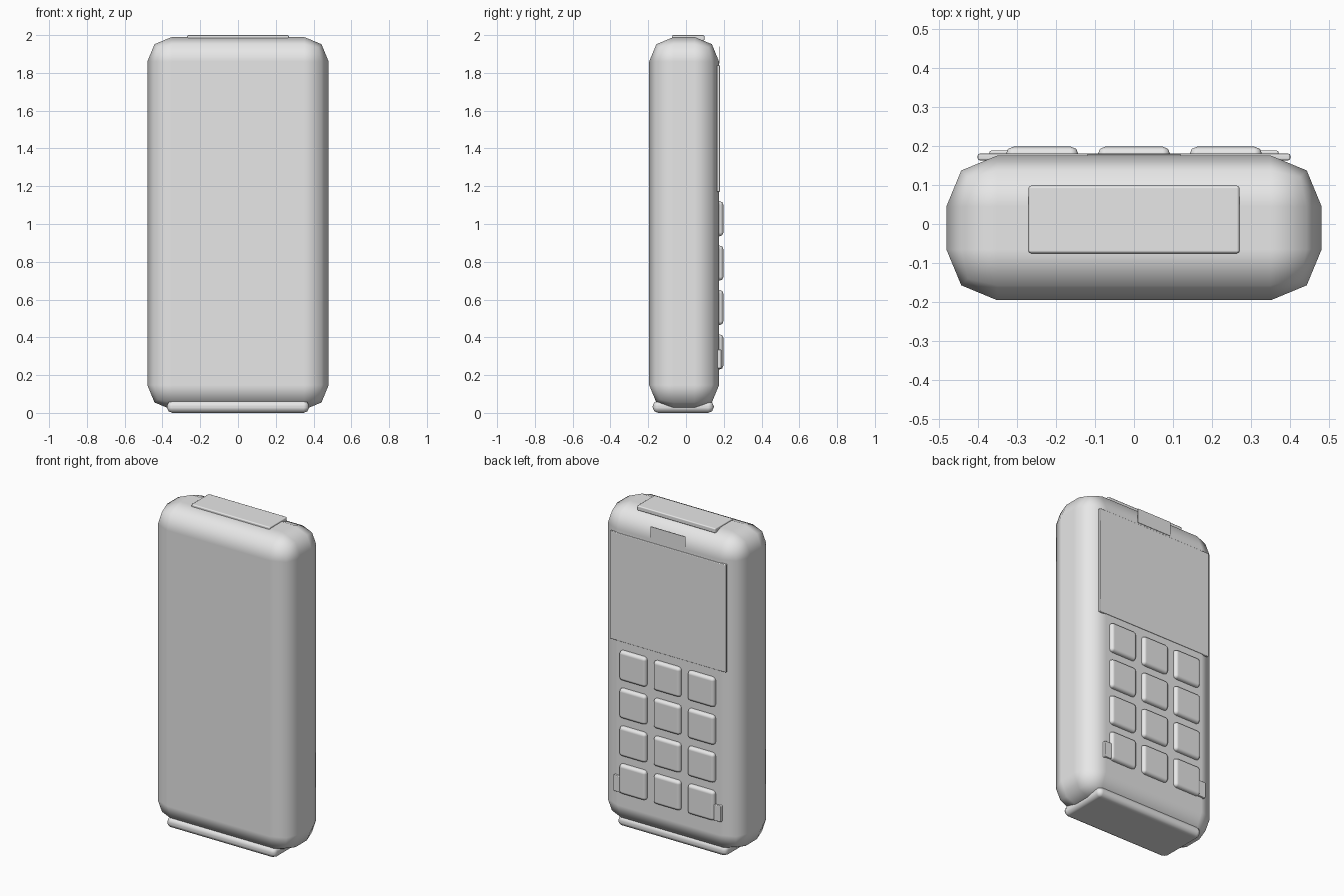
import bpy
import bmesh
from mathutils import Matrix, Vector

cube = bpy.data.objects.get("Cube")
if cube:
    bpy.data.objects.remove(cube, do_unlink=True)

# One plain grey plastic for every part
grey = bpy.data.materials.new("light_grey")
grey.use_nodes = True
colour = (0.8, 0.8, 0.8, 1)
grey.diffuse_color = colour
grey.node_tree.nodes["Principled BSDF"].inputs["Base Color"].default_value = colour


def rounded_box(name, low, high, radius=0, segments=2):
    """Box between two corners, with optionally rounded edges."""
    low, high = Vector(low), Vector(high)
    bm = bmesh.new()
    bmesh.ops.create_cube(bm, size=1)
    bmesh.ops.transform(bm, matrix=Matrix.Diagonal((*(high - low), 1)), verts=bm.verts)
    for face in bm.faces:
        face.smooth = radius > 0
    mesh = bpy.data.meshes.new(name)
    bm.to_mesh(mesh)
    bm.free()
    mesh.materials.append(grey)
    obj = bpy.data.objects.new(name, mesh)
    obj.location = (low + high) / 2
    bpy.context.collection.objects.link(obj)
    if radius:
        bevel = obj.modifiers.new("rounding", "BEVEL")
        bevel.width = radius
        bevel.segments = segments
        bevel.limit_method = "NONE"
        bevel.harden_normals = True
    return obj


# Main shell with caps at both ends
rounded_box("body", (-0.48, -0.195, 0.017), (0.48, 0.175, 1.99), 0.13)
rounded_box("top_cap", (-0.27, -0.075, 1.97), (0.27, 0.098, 2.0), 0.007)
rounded_box("bottom_cap", (-0.377, -0.177, 0.0), (0.377, 0.147, 0.065), 0.03)

# Screen and earpiece on the keypad side
rounded_box("screen", (-0.4, 0.163, 1.17), (0.4, 0.18, 1.84), 0.005)
rounded_box("earpiece", (-0.12, 0.174, 1.85), (0.12, 0.178, 1.94))

# Keypad of four rows and three columns
half = 0.093
for row in range(4):
    for column in range(3):
        x = (column - 1) * 0.235
        z = 1.028 - row * 0.235
        rounded_box(f"key_{row + 1}_{column + 1}", (x - half, 0.145, z - half),
                    (x + half, 0.198, z + half), 0.02)

# Small tabs beside the bottom row of keys
for side, x in (("left", 0.345), ("right", -0.345)):
    rounded_box(f"{side}_tab", (x - 0.025, 0.165, 0.235), (x + 0.025, 0.188, 0.335), 0.005)
